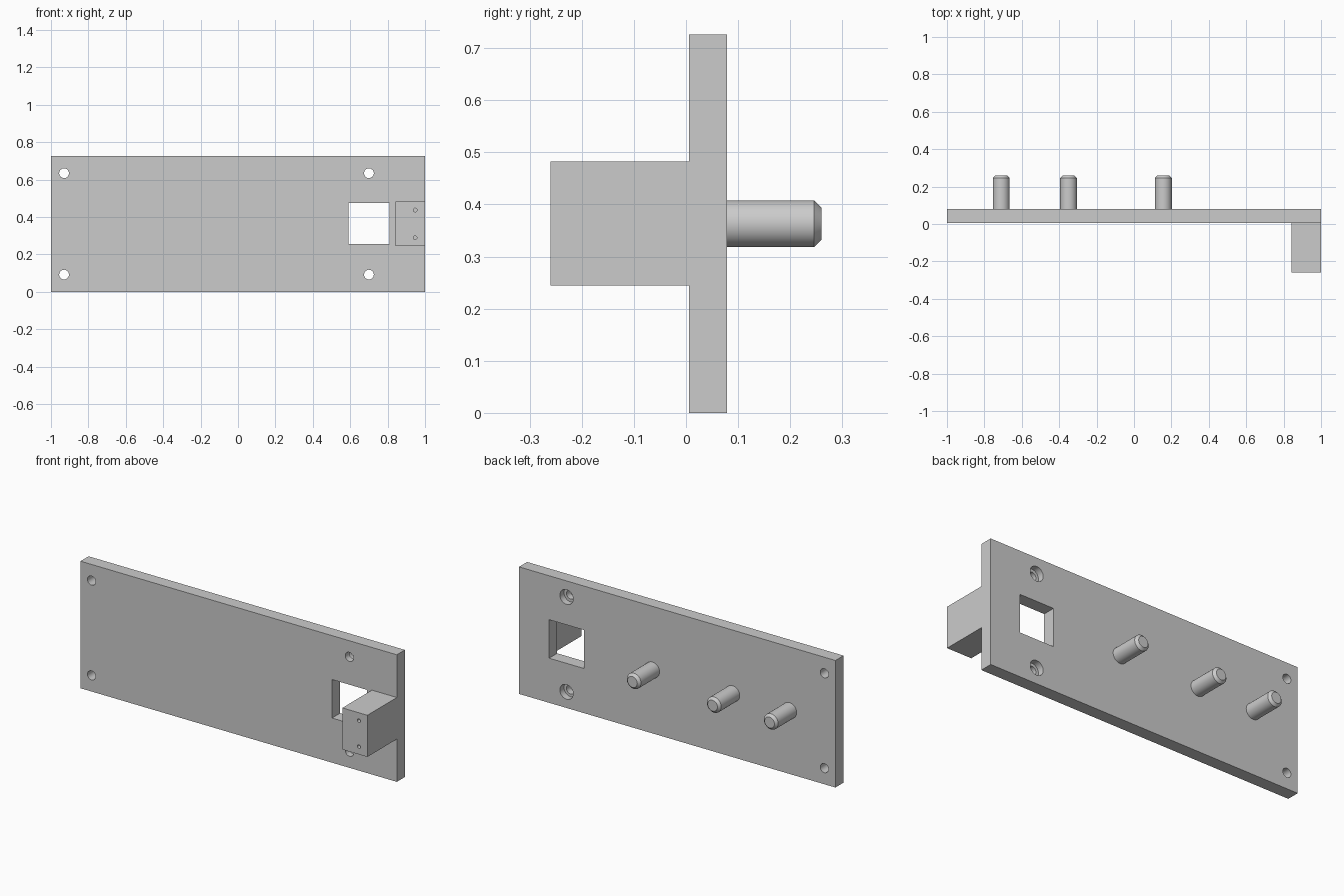
import bpy
from math import radians

if "Cube" in bpy.data.objects:
    bpy.data.objects.remove(bpy.data.objects["Cube"], do_unlink=True)

grey = bpy.data.materials.new("light_grey")
grey.use_nodes = True
grey.diffuse_color = (0.6, 0.6, 0.6, 1)
grey.node_tree.nodes["Principled BSDF"].inputs["Base Color"].default_value = (0.6, 0.6, 0.6, 1)

HEIGHT = 0.726
MID = HEIGHT / 2
FRONT, BACK = 0.006, 0.079


def finish(ob, name):
    ob.name = ob.data.name = name
    ob.data.materials.append(grey)
    return ob


def box(name, x, y, z):
    """Box spanning three (low, high) ranges."""
    spans = (x, y, z)
    bpy.ops.mesh.primitive_cube_add(size=1, location=[(a + b) / 2 for a, b in spans])
    ob = bpy.context.object
    ob.scale = [b - a for a, b in spans]
    bpy.ops.object.transform_apply(location=False, rotation=False, scale=True)
    return finish(ob, name)


def rod(name, x, z, radius, y0, y1):
    """Cylinder running along y."""
    bpy.ops.mesh.primitive_cylinder_add(
        vertices=48, radius=radius, depth=y1 - y0,
        location=(x, (y0 + y1) / 2, z), rotation=(radians(90), 0, 0))
    bpy.ops.object.transform_apply(location=False, rotation=True, scale=False)
    return finish(bpy.context.object, name)


def apply(ob, mod):
    bpy.context.view_layer.objects.active = ob
    bpy.ops.object.modifier_apply(modifier=mod.name)


def cut(target, cutters):
    """Subtract each cutter and discard it."""
    for cutter in cutters:
        mod = target.modifiers.new("cut", "BOOLEAN")
        mod.operation = "DIFFERENCE"
        mod.solver = "EXACT"
        mod.object = cutter
        apply(target, mod)
        bpy.data.objects.remove(cutter, do_unlink=True)


def smooth(ob):
    bpy.ops.object.select_all(action="DESELECT")
    ob.select_set(True)
    bpy.context.view_layer.objects.active = ob
    bpy.ops.object.shade_smooth_by_angle(angle=radians(30))


# Plate with a square window, corner holes and rear counterbores
plate = box("plate", (-1, 1), (FRONT, BACK), (0, HEIGHT))
cutters = [box("window_cutter", (0.59, 0.81), (-0.1, 0.2), (0.255, 0.475))]
for z in (MID - 0.271, MID + 0.271):
    for x in (-0.93, 0.70):
        cutters.append(rod("hole_cutter", x, z, 0.026, -0.1, 0.2))
    cutters.append(rod("counterbore_cutter", 0.70, z, 0.042, 0.042, 0.2))
cut(plate, cutters)
smooth(plate)

# Block on the front at the left end, with two small blind screw holes
block = box("end_block", (0.842, 1), (-0.26, FRONT), (0.244, 0.482))
cut(block, [rod("screw_cutter", 0.947, MID + s * 0.074, 0.01, -0.4, -0.14)
            for s in (-1, 1)])
smooth(block)

# Row of chamfered pegs on the back
for i, x in enumerate((-0.71, -0.35, 0.157)):
    peg = rod(f"peg_{i + 1}", x, MID, 0.045, BACK, 0.26)
    weights = peg.data.attributes.new("bevel_weight_edge", "FLOAT", "EDGE")
    top = max(v.co.y for v in peg.data.vertices)
    for e in peg.data.edges:
        if all(peg.data.vertices[v].co.y > top - 0.001 for v in e.vertices):
            weights.data[e.index].value = 1
    bevel = peg.modifiers.new("chamfer", "BEVEL")
    bevel.limit_method = "WEIGHT"
    bevel.width = 0.014
    bevel.segments = 1
    apply(peg, bevel)
    smooth(peg)
